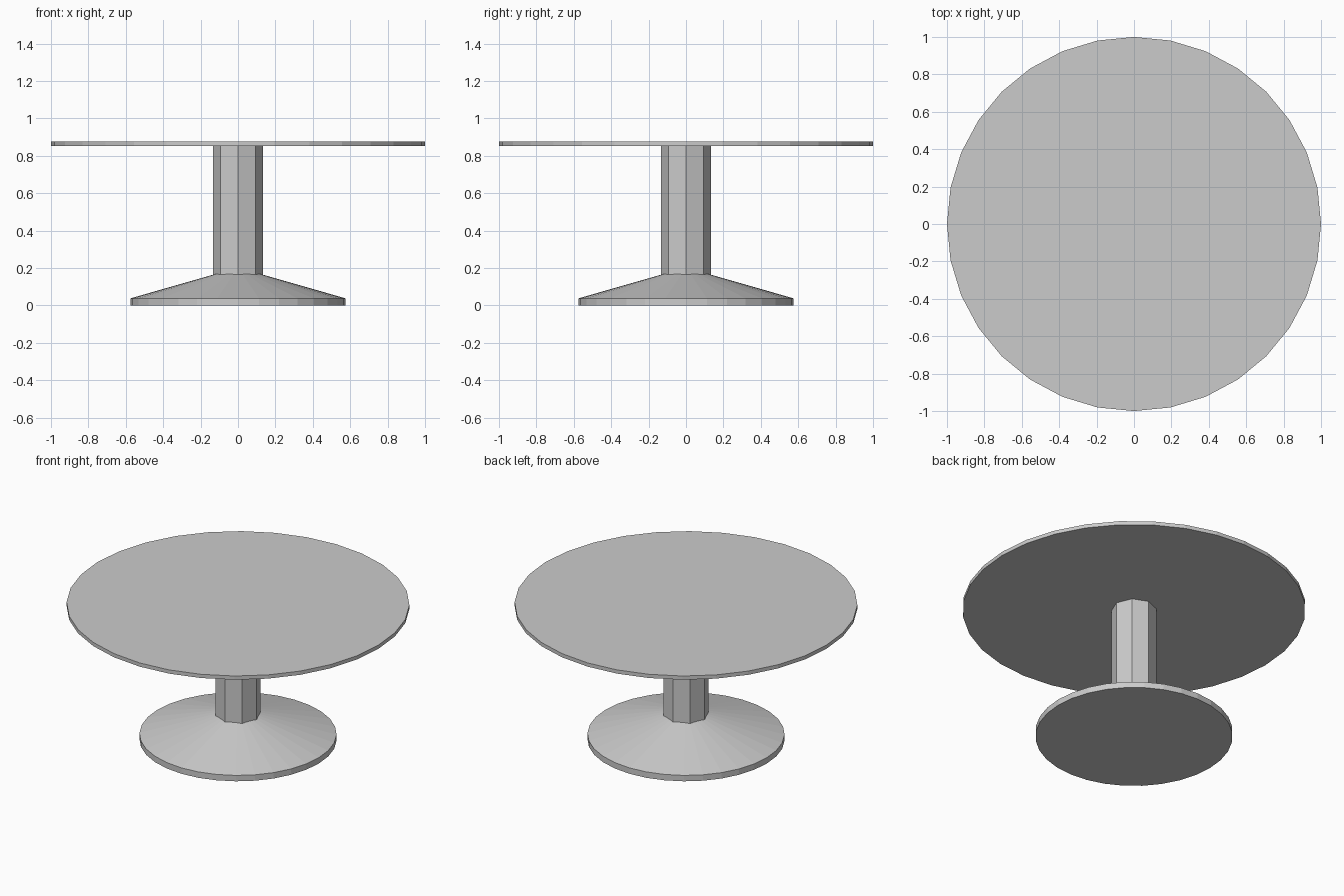
import bpy, bmesh
from math import cos, sin, tau

if "Cube" in bpy.data.objects:
    bpy.data.objects.remove(bpy.data.objects["Cube"])


def turned(name, profile, sides):
    """Revolve (radius, z) points into a closed, flat-faced solid."""
    bm = bmesh.new()
    rings = [[bm.verts.new((r * cos(tau * i / sides), r * sin(tau * i / sides), z))
              for i in range(sides)] for r, z in profile]
    for low, high in zip(rings, rings[1:]):
        for i in range(sides):
            j = (i + 1) % sides
            bm.faces.new((low[i], low[j], high[j], high[i]))
    bm.faces.new(rings[0][::-1])
    bm.faces.new(rings[-1])
    mesh = bpy.data.meshes.new(name)
    bm.to_mesh(mesh)
    bm.free()
    obj = bpy.data.objects.new(name, mesh)
    bpy.context.collection.objects.link(obj)
    return obj


# Round foot with a short rim and a shallow cone running into the column
turned("base", [(0.575, 0), (0.575, 0.038), (0.10, 0.174)], 32)

# Octagonal column, its lower end sunk into the cone
turned("column", [(0.133, 0.15), (0.133, 0.852)], 8)

# Thin round top
turned("table_top", [(1, 0.852), (1, 0.876)], 32)
